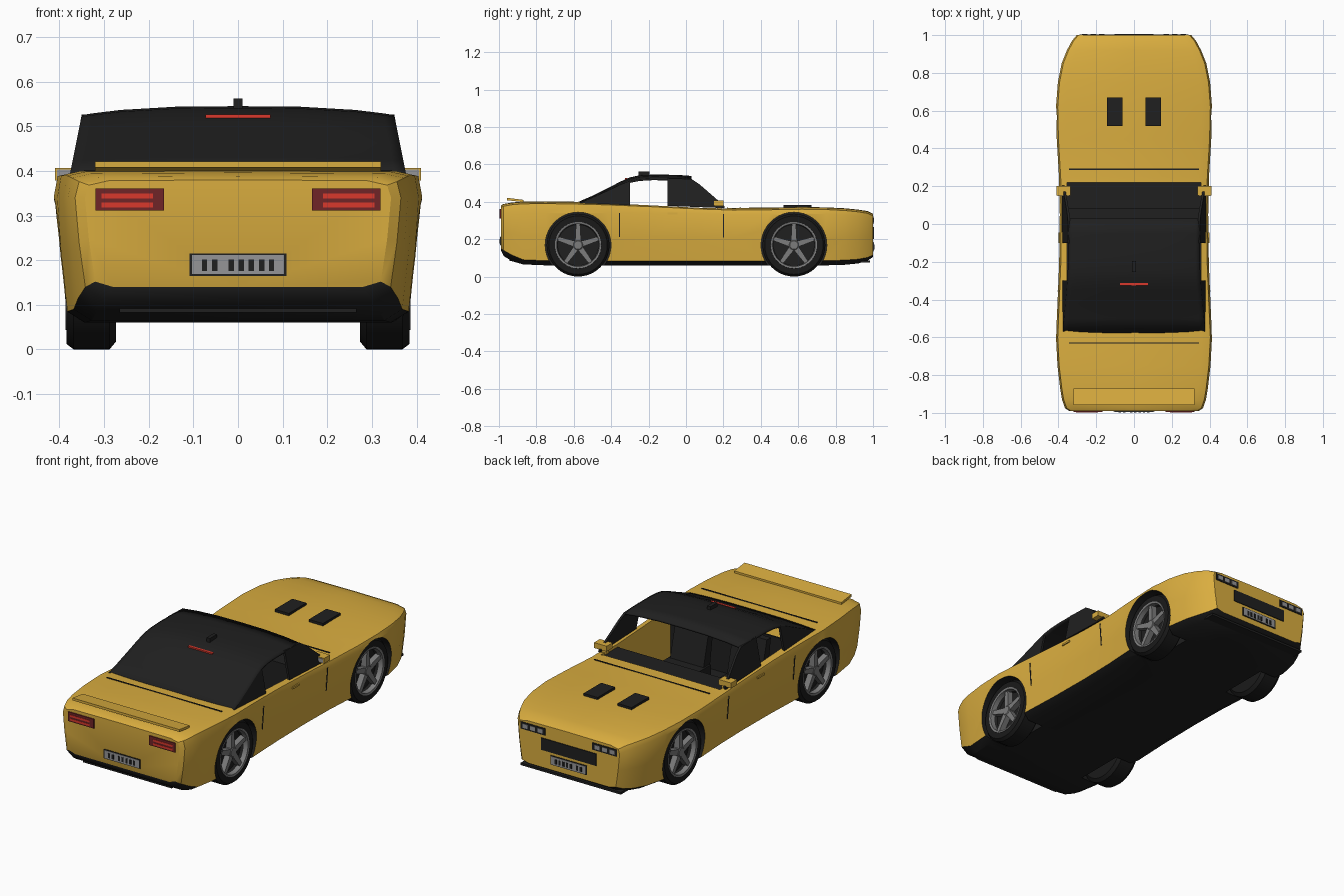
import bpy, bmesh, math
from mathutils import Matrix

if "Cube" in bpy.data.objects:
    bpy.data.objects.remove(bpy.data.objects["Cube"])


def material(name, rgb):
    m = bpy.data.materials.new(name)
    m.diffuse_color = (*rgb, 1)
    m.use_nodes = True
    m.node_tree.nodes["Principled BSDF"].inputs["Base Color"].default_value = m.diffuse_color
    return m


YELLOW = material("yellow paint", (0.70, 0.42, 0.05))
BLACK = material("black trim", (0.014, 0.014, 0.014))
TYRE = material("tyre rubber", (0.010, 0.010, 0.010))
GREY = material("plate grey", (0.30, 0.30, 0.31))
RIM = material("rim grey", (0.20, 0.20, 0.20))
DARK_RED = material("dark red", (0.16, 0.018, 0.02))
RED = material("bright red", (0.70, 0.04, 0.025))


def make(name, verts, faces, mats, rule=None, smooth=None):
    me = bpy.data.meshes.new(name)
    me.from_pydata(verts, [], faces)
    bm = bmesh.new()
    bm.from_mesh(me)
    bmesh.ops.recalc_face_normals(bm, faces=bm.faces)
    bm.to_mesh(me)
    bm.free()
    for m in mats:
        me.materials.append(m)
    if rule:
        for i, p in enumerate(me.polygons):
            p.material_index = rule(i)
    ob = bpy.data.objects.new(name, me)
    bpy.context.collection.objects.link(ob)
    if smooth:
        shade(ob, smooth)
    return ob


def shade(ob, degrees):
    bpy.ops.object.select_all(action='DESELECT')
    ob.select_set(True)
    bpy.context.view_layer.objects.active = ob
    bpy.ops.object.shade_smooth_by_angle(angle=math.radians(degrees))


def prism(name, a, b, mat):
    """Solid between two matching outlines."""
    n = len(a)
    faces = [tuple(range(n)), tuple(range(2 * n - 1, n - 1, -1))]
    faces += [(i, (i + 1) % n, n + (i + 1) % n, n + i) for i in range(n)]
    return make(name, list(a) + list(b), faces, [mat])


def box(name, x, y, z, mat):
    lo, hi = ([(x[0], y[0], h), (x[1], y[0], h), (x[1], y[1], h), (x[0], y[1], h)] for h in z)
    return prism(name, lo, hi, mat)


def lathe(name, profile, mat, place, steps=40):
    """Turn a (radius, x) profile around the x axis."""
    n = len(profile)
    verts = [(x, r * math.cos(a), r * math.sin(a))
             for a in (2 * math.pi * k / steps for k in range(steps)) for r, x in profile]
    faces = [(k * n + i, k * n + i + 1, (k + 1) % steps * n + i + 1, (k + 1) % steps * n + i)
             for k in range(steps) for i in range(n - 1)]
    ob = make(name, verts, faces, [mat], smooth=35)
    ob.matrix_world = place
    return ob


# Body stations: y, half width, underside z, sill z, top z
STATIONS = [
    (-0.99, 0.34, 0.140, 0.152, 0.380), (-0.975, 0.362, 0.11, 0.14, 0.388),
    (-0.93, 0.378, 0.082, 0.115, 0.396), (-0.87, 0.388, 0.065, 0.09, 0.401),
    (-0.75, 0.402, 0.06, 0.085, 0.402), (-0.60, 0.410, 0.06, 0.083, 0.400),
    (-0.42, 0.402, 0.06, 0.083, 0.395), (-0.20, 0.393, 0.06, 0.083, 0.386),
    (0.05, 0.390, 0.06, 0.083, 0.374), (0.25, 0.394, 0.06, 0.083, 0.367),
    (0.45, 0.406, 0.06, 0.083, 0.369), (0.62, 0.410, 0.06, 0.083, 0.372),
    (0.75, 0.400, 0.06, 0.085, 0.370), (0.85, 0.380, 0.063, 0.088, 0.365),
    (0.92, 0.352, 0.070, 0.093, 0.358), (0.97, 0.325, 0.085, 0.102, 0.350),
    (1.00, 0.300, 0.105, 0.115, 0.336)]


def section(y):
    """Right half of the body outline at y, underside to roofline."""
    for p, q in zip(STATIONS, STATIONS[1:]):
        if p[0] <= y <= q[0]:
            f = (y - p[0]) / (q[0] - p[0])
            w, b, s, t = (p[i] + f * (q[i] - p[i]) for i in range(1, 5))
            break
    z4 = min(0.34, t - 0.035)
    return [(0, b), (w - 0.06, b), (w - 0.02, s), (w - 0.006, s + 0.5 * (z4 - s)),
            (w + 0.003, z4), (w - 0.006, t - 0.012), (w - 0.05, t - 0.002), (0, t)]


verts, faces = [], []
for st in STATIONS:
    half = section(st[0])
    ring = half + [(-x, z) for x, z in half[-2:0:-1]]
    verts += [(x, st[0], z) for x, z in ring]
N = 14
for k in range(len(STATIONS) - 1):
    faces += [(k * N + i, k * N + (i + 1) % N, (k + 1) * N + (i + 1) % N, (k + 1) * N + i)
              for i in range(N)]
side_count = len(faces)
faces += [tuple(range(N)), tuple(range(len(verts) - N, len(verts)))]
body = make("body", verts, faces, [YELLOW, BLACK],
            lambda i: int(i < side_count and i % N in (0, 1, 12, 13)))

# Cut the wheel wells and the open cockpit
cutters = [box("cockpit_cutter", (-0.355, 0.355), (-0.385, 0.22), (0.11, 0.6), YELLOW)]
for s in (-1, 1):
    for y in (-0.577, 0.577):
        a, b = ([(x, y + 0.176 * math.cos(t), 0.168 + 0.176 * math.sin(t))
                 for t in (2 * math.pi * k / 40 for k in range(40))] for x in (s * 0.25, s * 0.6))
        cutters.append(prism("wheel_well_cutter", a, b, BLACK))
bpy.context.view_layer.objects.active = body
for c in cutters:
    c.hide_render = True
    mod = body.modifiers.new("cut", 'BOOLEAN')
    mod.operation, mod.solver, mod.object = 'DIFFERENCE', 'EXACT', c
    mod.material_mode = 'TRANSFER'
    bpy.ops.object.modifier_apply(modifier=mod.name)
    bpy.data.objects.remove(c)
shade(body, 32)

# Wheels: tyre, dark dish, rim ring, five spokes, hub
for s in (-1, 1):
    for y in (-0.577, 0.577):
        place = Matrix.Translation((s * 0.328, y, 0.168)) @ Matrix.Diagonal((s, 1, 1, 1))
        lathe("tyre", [(0, -0.055), (0.15, -0.055), (0.168, -0.04), (0.168, 0.04),
                       (0.156, 0.056), (0.124, 0.056), (0.118, 0.03)], TYRE, place)
        lathe("rim_dish", [(0.12, 0.03), (0.11, 0.015), (0, 0.015)], BLACK, place)
        lathe("rim_ring", [(0.126, 0.05), (0.124, 0.058), (0.114, 0.056), (0.110, 0.03)], RIM, place)
        lathe("hub", [(0.03, 0.015), (0.03, 0.044), (0.022, 0.05), (0, 0.05)], RIM, place, 20)
        for k in range(5):
            turn = Matrix.Rotation(math.tau * k / 5 + math.pi / 2, 4, 'X')
            outline = [(0.02, -0.016), (0.114, -0.011), (0.114, 0.011), (0.02, 0.016)]
            spoke = prism("spoke", [(0.016, r, w) for r, w in outline],
                          [(0.047, r, w) for r, w in outline], RIM)
            spoke.matrix_world = place @ turn

# Roof with rear window: y, centre height, crown
ROOF = [(-0.588, 0.394, 0.008), (-0.50, 0.432, 0.010), (-0.42, 0.472, 0.014), (-0.35, 0.508, 0.017),
        (-0.30, 0.530, 0.019), (-0.25, 0.541, 0.020), (-0.18, 0.545, 0.020), (-0.05, 0.544, 0.020),
        (0.03, 0.538, 0.019)]


def side(z):
    return 0.350 + max(0, 0.525 - z) * 0.2


ACROSS = [-1, -0.93, -0.75, -0.4, 0, 0.4, 0.75, 0.93, 1]
verts = [(u * side(z - c), y, z - c * abs(u) ** 3) for y, z, c in ROOF for u in ACROSS]
n = len(ACROSS)
faces = [(k * n + i, k * n + i + 1, (k + 1) * n + i + 1, (k + 1) * n + i)
         for k in range(len(ROOF) - 1) for i in range(n - 1)]
roof = make("roof", verts, faces, [BLACK], smooth=35)
thick = roof.modifiers.new("thickness", 'SOLIDIFY')
thick.thickness, thick.offset = 0.01, -1

# Cabin side panels, leaving the side windows and windscreen open
rear_panel = [(y, z - c) for y, z, c in ROOF[:5]] + [(-0.30, 0.375), (-0.588, 0.375)]
front_panel = [(-0.10, 0.526), (0.03, 0.521), (0.07, 0.495), (0.205, 0.378), (0.205, 0.366), (-0.10, 0.378)]
for s in (-1, 1):
    for name, outline in (("rear_quarter", rear_panel), ("windscreen_side", front_panel)):
        prism(name, [(s * side(z), y, z) for y, z in outline],
              [(s * (side(z) - 0.012), y, z) for y, z in outline], BLACK)

# Interior
box("cabin_floor", (-0.354, 0.354), (-0.384, 0.219), (0.10, 0.125), BLACK)
box("cabin_bulkhead", (-0.354, 0.354), (-0.384, -0.375), (0.11, 0.40), BLACK)
box("dashboard", (-0.354, 0.354), (0.08, 0.219), (0.12, 0.352), BLACK)
for s in (-1, 1):
    box("seat_cushion", (s * 0.17 - 0.11, s * 0.17 + 0.11), (-0.30, -0.06), (0.12, 0.19), BLACK)
    back = [(-0.30, 0.15), (-0.24, 0.15), (-0.305, 0.41), (-0.34, 0.41)]
    prism("seat_back", [(s * 0.17 - 0.10, y, z) for y, z in back],
          [(s * 0.17 + 0.10, y, z) for y, z in back], BLACK)

# Rear wing, lips, roof details, bonnet vents, panel seams
wing = [(-0.958, 0.408), (-0.958, 0.421), (-0.87, 0.410), (-0.87, 0.398)]
prism("rear_wing", [(-0.32, y, z) for y, z in wing], [(0.32, y, z) for y, z in wing], YELLOW)
box("rear_lip", (-0.265, 0.265), (-0.945, -0.86), (0.083, 0.105), BLACK)
box("front_splitter", (-0.30, 0.30), (0.88, 0.985), (0.074, 0.086), BLACK)
box("antenna", (-0.01, 0.01), (-0.255, -0.195), (0.535, 0.562), BLACK)
box("high_brake_light", (-0.073, 0.073), (-0.325, -0.312), (0.505, 0.526), RED)
for y, z in ((0.29, 0.3695), (-0.63, 0.4025)):
    box("panel_seam", (-0.345, 0.345), (y - 0.003, y + 0.003), (z - 0.01, z), BLACK)
for s in (-1, 1):
    box("bonnet_vent", (s * 0.102 - 0.042, s * 0.102 + 0.042), (0.52, 0.67), (0.36, 0.383), BLACK)

    # Door seams and handles follow the body side
    for y in (-0.355, 0.2):
        strips = [[(s * (x + d), yy, z) for yy, pts in ((y - 0.003, (3, 4)), (y + 0.003, (4, 3)))
                   for x, z in (section(yy)[i] for i in pts)] for d in (-0.004, 0.002)]
        prism("door_seam", strips[0], strips[1], BLACK)
    box("door_handle", sorted((s * 0.38, s * 0.400)), (-0.10, -0.045), (0.333, 0.343), YELLOW)

    # Mirrors
    box("mirror", sorted((s * 0.335, s * 0.41)), (0.15, 0.20), (0.378, 0.407), YELLOW)
    box("mirror_glass", sorted((s * 0.345, s * 0.405)), (0.147, 0.151), (0.382, 0.403), GREY)
    box("mirror_stalk", sorted((s * 0.345, s * 0.375)), (0.165, 0.19), (0.355, 0.38), YELLOW)

    # Tail lights and headlights
    box("tail_light", sorted((s * 0.166, s * 0.319)), (-0.996, -0.97), (0.311, 0.361), DARK_RED)
    for z in (0.318, 0.338):
        box("tail_light_strip", sorted((s * 0.19, s * 0.306)), (-0.998, -0.99), (z, z + 0.011), RED)
    box("headlight", sorted((s * 0.14, s * 0.288)), (0.97, 1.003), (0.282, 0.320), BLACK)
    for x in (0.155, 0.20, 0.245):
        box("headlight_lamp", sorted((s * x, s * (x + 0.03))), (1.0, 1.005), (0.290, 0.312), GREY)

# Grille and number plates with plain bars
box("grille", (-0.165, 0.165), (0.98, 1.004), (0.20, 0.265), BLACK)
for name, y, d, z in (("rear", -0.99, -1, 0.165), ("front", 1.0, 1, 0.135)):
    def layer(part, x, depth, z0, z1, mat):
        box(name + part, x, sorted((y - d * 0.01, y + d * depth)), (z0, z1), mat)
    layer("_plate_frame", (-0.109, 0.109), 0.003, z, z + 0.05, BLACK)
    layer("_plate", (-0.103, 0.103), 0.005, z + 0.004, z + 0.046, GREY)
    for x in (-0.075, -0.052, -0.015, 0.007, 0.030, 0.053, 0.075):
        layer("_plate_bar", (x - 0.006, x + 0.006), 0.007, z + 0.011, z + 0.036, BLACK)
